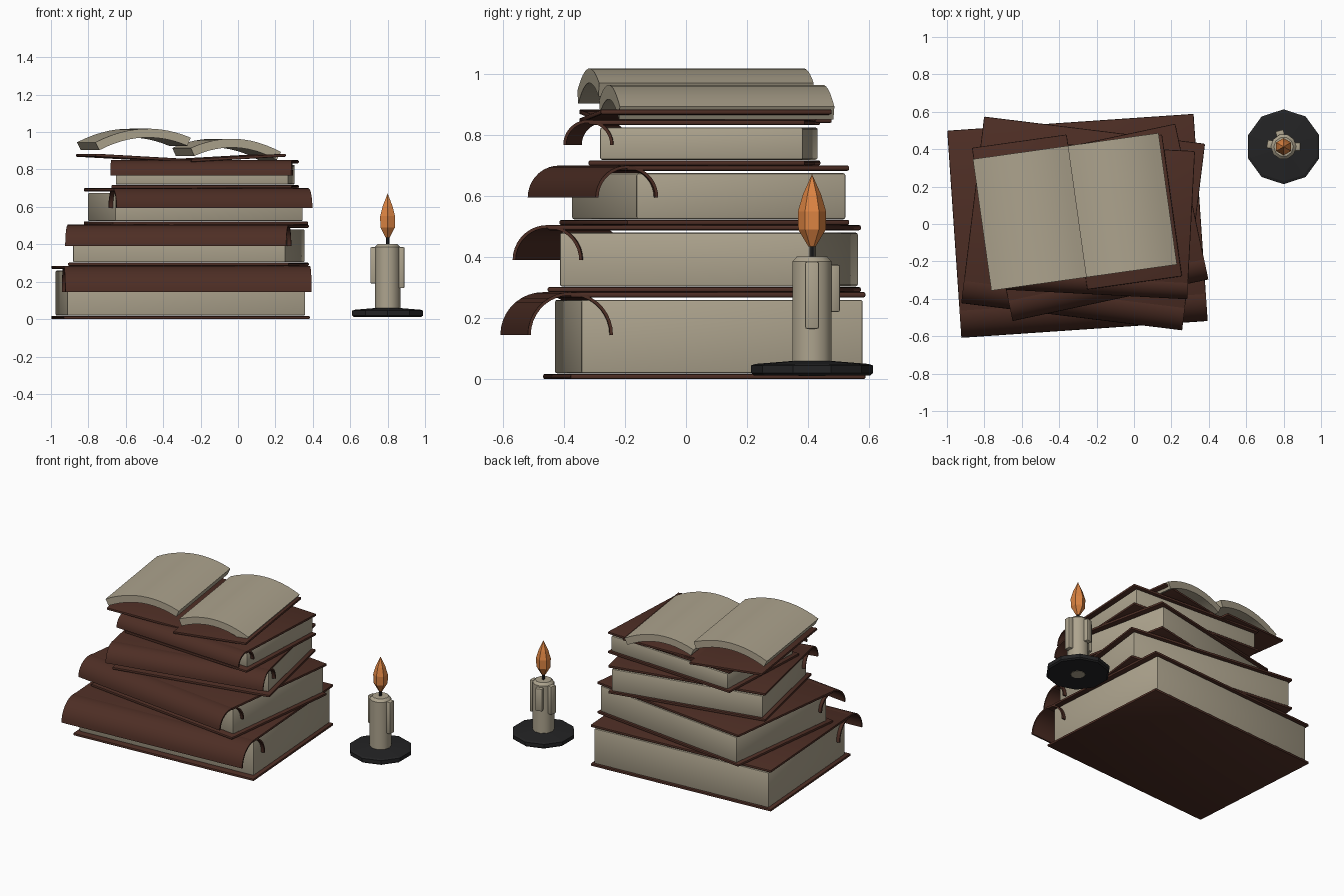
import bpy, bmesh
from math import sin, cos, pi, radians
from mathutils import Matrix, Vector

cube = bpy.data.objects.get("Cube")
if cube:
    bpy.data.objects.remove(cube, do_unlink=True)


def material(name, rgb):
    m = bpy.data.materials.new(name)
    m.use_nodes = True
    m.diffuse_color = (*rgb, 1)
    m.node_tree.nodes["Principled BSDF"].inputs["Base Color"].default_value = (*rgb, 1)
    return m


LEATHER = material("brown leather", (0.075, 0.027, 0.018))
PAPER = material("aged paper", (0.42, 0.37, 0.27))
IRON = material("black iron", (0.017, 0.017, 0.018))
FLAME = material("orange flame", (0.72, 0.23, 0.055))


def finish(name, bm, mat, matrix=Matrix(), smooth=None):
    """Turn a bmesh into a placed, coloured object."""
    bmesh.ops.recalc_face_normals(bm, faces=bm.faces)
    mesh = bpy.data.meshes.new(name)
    bm.to_mesh(mesh)
    bm.free()
    mesh.materials.append(mat)
    ob = bpy.data.objects.new(name, mesh)
    bpy.context.collection.objects.link(ob)
    ob.matrix_world = matrix
    if smooth:
        bpy.ops.object.select_all(action='DESELECT')
        ob.select_set(True)
        bpy.context.view_layer.objects.active = ob
        bpy.ops.object.shade_smooth_by_angle(angle=radians(smooth))
    return ob


def box(name, centre, size, mat, matrix=Matrix(), bevel=0.0):
    bm = bmesh.new()
    bmesh.ops.create_cube(bm, size=1)
    bmesh.ops.scale(bm, vec=size, verts=bm.verts)
    bmesh.ops.translate(bm, vec=centre, verts=bm.verts)
    if bevel:
        bmesh.ops.bevel(bm, geom=bm.edges[:], offset=bevel, segments=2,
                        profile=0.5, affect='EDGES')
    return finish(name, bm, mat, matrix, 35 if bevel else None)


def curved_slab(name, outer, inner, start, end, mat, matrix):
    """Slab between two matching curves (in y, z), swept along x."""
    bm = bmesh.new()
    rings = []
    for o, i in zip(outer, inner):
        rings.append([bm.verts.new((x, *p)) for x, p in
                      ((start, o), (end, o), (end, i), (start, i))])
    for a, b in zip(rings, rings[1:]):
        for k in range(4):
            bm.faces.new((a[k], a[(k + 1) % 4], b[(k + 1) % 4], b[k]))
    bm.faces.new(rings[0])
    bm.faces.new(rings[-1])
    return finish(name, bm, mat, matrix, 35)


def lathe(name, profile, sides, mat, centre, turn=0.0, smooth=None):
    """Turned solid from (radius, height) points, capped at both ends."""
    bm = bmesh.new()
    rings = [[bm.verts.new((r * cos(turn + 2 * pi * k / sides),
                            r * sin(turn + 2 * pi * k / sides), z))
              for k in range(sides)] for r, z in profile]
    for a, b in zip(rings, rings[1:]):
        for k in range(sides):
            n = (k + 1) % sides
            bm.faces.new((a[k], a[n], b[n], b[k]))
    bm.faces.new(rings[0])
    bm.faces.new(rings[-1])
    bmesh.ops.remove_doubles(bm, verts=bm.verts, dist=0.0005)
    return finish(name, bm, mat, Matrix.Translation(centre), smooth)


def closed_book(name, x, width, depth, low, high, radius, angle):
    """Two boards, a page block and a half-round spine along the front."""
    place = Matrix.Translation((x, 0.06, 0)) @ Matrix.Rotation(radians(angle), 4, 'Z')
    t = 0.017
    for part, z in (("bottom_cover", low + t / 2), ("top_cover", high - t / 2)):
        box(f"{name}_{part}", (0, 0, z), (width, depth, t), LEATHER, place, 0.006)
    bottom, top = low + t + 0.002, high - t - 0.008
    box(f"{name}_pages", (0, 0.015, (bottom + top) / 2),
        (width - 0.045, depth - 0.045, top - bottom), PAPER, place, 0.007)
    arc = [(cos(pi * k / 18), sin(pi * k / 18)) for k in range(19)]
    curves = [[(-depth / 2 + r * c, high - radius + r * s) for c, s in arc]
              for r in (radius, radius - 0.01)]
    curved_slab(f"{name}_spine", *curves, -width / 2, width / 2, LEATHER, place)


# Stack of closed books
closed_book("first_book", -0.307, 1.32, 0.97, 0.0, 0.285, 0.14, 3.9)
closed_book("second_book", -0.265, 1.19, 0.89, 0.285, 0.505, 0.115, -7)
closed_book("third_book", -0.225, 1.07, 0.746, 0.505, 0.70, 0.105, 12)
closed_book("fourth_book", -0.176, 0.968, 0.711, 0.70, 0.85, 0.082, -3)

# Open book: two tilted boards
turn = Matrix.Rotation(radians(8), 4, 'Z')
for side, x, tilt in (("right", -0.56, 3.2), ("left", -0.05, -3.2)):
    place = Matrix.Translation((x, 0.064, 0.862)) @ turn @ Matrix.Rotation(radians(tilt), 4, 'Y')
    box(f"open_book_{side}_cover", (0, 0, 0), (0.512, 0.765, 0.016), LEATHER, place, 0.005)

# Open book: two arched page blocks meeting at the gutter
gutter = Matrix.Translation((-0.302, 0.067, 0)) @ turn @ Matrix.Rotation(-pi / 2, 4, 'Z')
for side, x0, x1, z0, z1 in (("right", -0.515, 0, 0.945, 0.97),
                             ("left", 0, 0.487, 0.915, 0.893)):
    upper, lower = [], []
    for k in range(13):
        f = k / 12
        p = Vector((x0 + (x1 - x0) * f, z0 + (z1 - z0) * f + 0.24 * f * (1 - f)))
        slope = Vector((x1 - x0, z1 - z0 + 0.24 * (1 - 2 * f))).normalized()
        upper.append(p)
        lower.append(p + Vector((slope.y, -slope.x)) * 0.047)
    curved_slab(f"open_book_{side}_pages", upper, lower, -0.355, 0.355, PAPER, gutter)

# Candle holder, candle, wick and flame
spot = (0.8, 0.413, 0)
lathe("candle_plate", [(0.05, 0.012), (0.19, 0.012), (0.2, 0.02), (0.2, 0.045),
                       (0.185, 0.05), (0.06, 0.06)], 10, IRON, spot, pi / 2)
lathe("candle", [(0.045, 0.01), (0.068, 0.03), (0.068, 0.385), (0.052, 0.402)],
      10, PAPER, spot, 0, 40)
lathe("wick", [(0.009, 0.39), (0.009, 0.46)], 6, IRON, spot)
lathe("flame", [(0.012, 0.435), (0.045, 0.49), (0.046, 0.55), (0.03, 0.605), (0, 0.672)],
      6, FLAME, spot, pi / 6)

# Wax drips down the candle sides
for name, angle, low, high in (("right_drip", 170, 0.19, 0.385),
                               ("back_drip", 105, 0.22, 0.375),
                               ("left_drip", 0, 0.165, 0.385)):
    place = Matrix.Translation(spot) @ Matrix.Rotation(radians(angle), 4, 'Z')
    box(name, (0.07, 0, (low + high) / 2), (0.04, 0.045, high - low), PAPER, place, 0.006)
